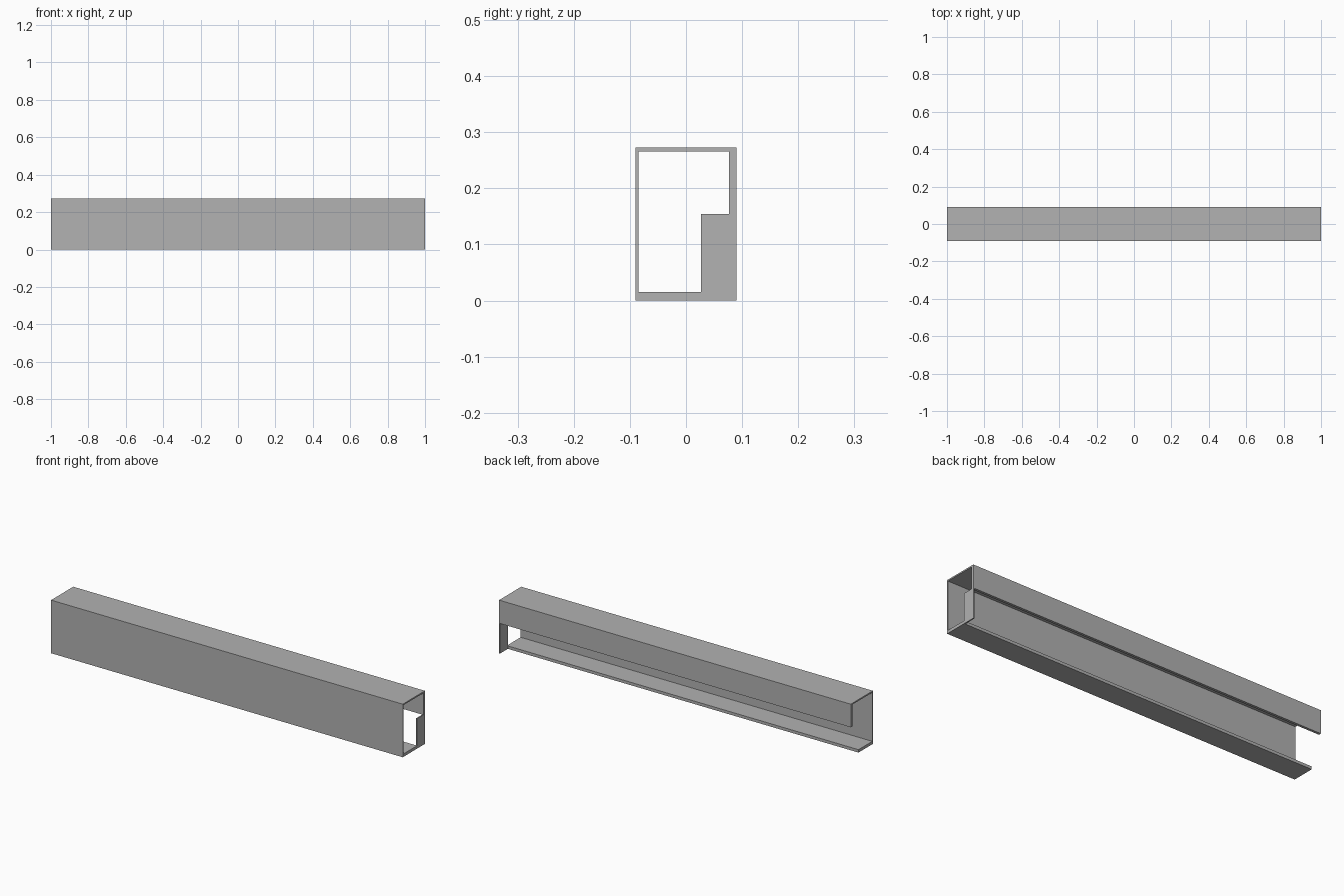
import bpy
import bmesh

cube = bpy.data.objects.get("Cube")
if cube:
    bpy.data.objects.remove(cube, do_unlink=True)

GREY = (0.445, 0.445, 0.445, 1.0)
grey = bpy.data.materials.new("plain grey")
grey.use_nodes = True
grey.diffuse_color = GREY
grey.node_tree.nodes["Principled BSDF"].inputs["Base Color"].default_value = GREY


def extrude_profile(name, profile, x_start, x_end):
    """Sweep a closed (y, z) outline along x."""
    bm = bmesh.new()
    face = bm.faces.new([bm.verts.new((x_start, y, z)) for y, z in profile])
    swept = bmesh.ops.extrude_face_region(bm, geom=[face])
    verts = [g for g in swept["geom"] if isinstance(g, bmesh.types.BMVert)]
    bmesh.ops.translate(bm, verts=verts, vec=(x_end - x_start, 0, 0))
    bmesh.ops.recalc_face_normals(bm, faces=bm.faces)
    mesh = bpy.data.meshes.new(name)
    bm.to_mesh(mesh)
    bm.free()
    mesh.materials.append(grey)
    obj = bpy.data.objects.new(name, mesh)
    bpy.context.collection.objects.link(obj)
    return obj


FRONT, BACK, TOP = -0.09, 0.09, 0.273
FLOOR_BACK, LIP_BOTTOM = 0.027, 0.154
FRONT_INNER, BACK_INNER = -0.085, 0.077
FLOOR_TOP, ROOF_BOTTOM = 0.015, 0.266

# Long channel: floor, front wall, roof and short hanging back wall
extrude_profile("channel", [
    (FLOOR_BACK, 0), (FRONT, 0), (FRONT, TOP), (BACK, TOP),
    (BACK, LIP_BOTTOM), (BACK_INNER, LIP_BOTTOM),
    (BACK_INNER, ROOF_BOTTOM), (FRONT_INNER, ROOF_BOTTOM),
    (FRONT_INNER, FLOOR_TOP), (FLOOR_BACK, FLOOR_TOP),
], -1, 1)

# Thin plate closing the open corner at one end
extrude_profile("end_plate", [
    (FLOOR_BACK, 0), (BACK, 0), (BACK, LIP_BOTTOM), (FLOOR_BACK, LIP_BOTTOM),
], 0.994, 1)
